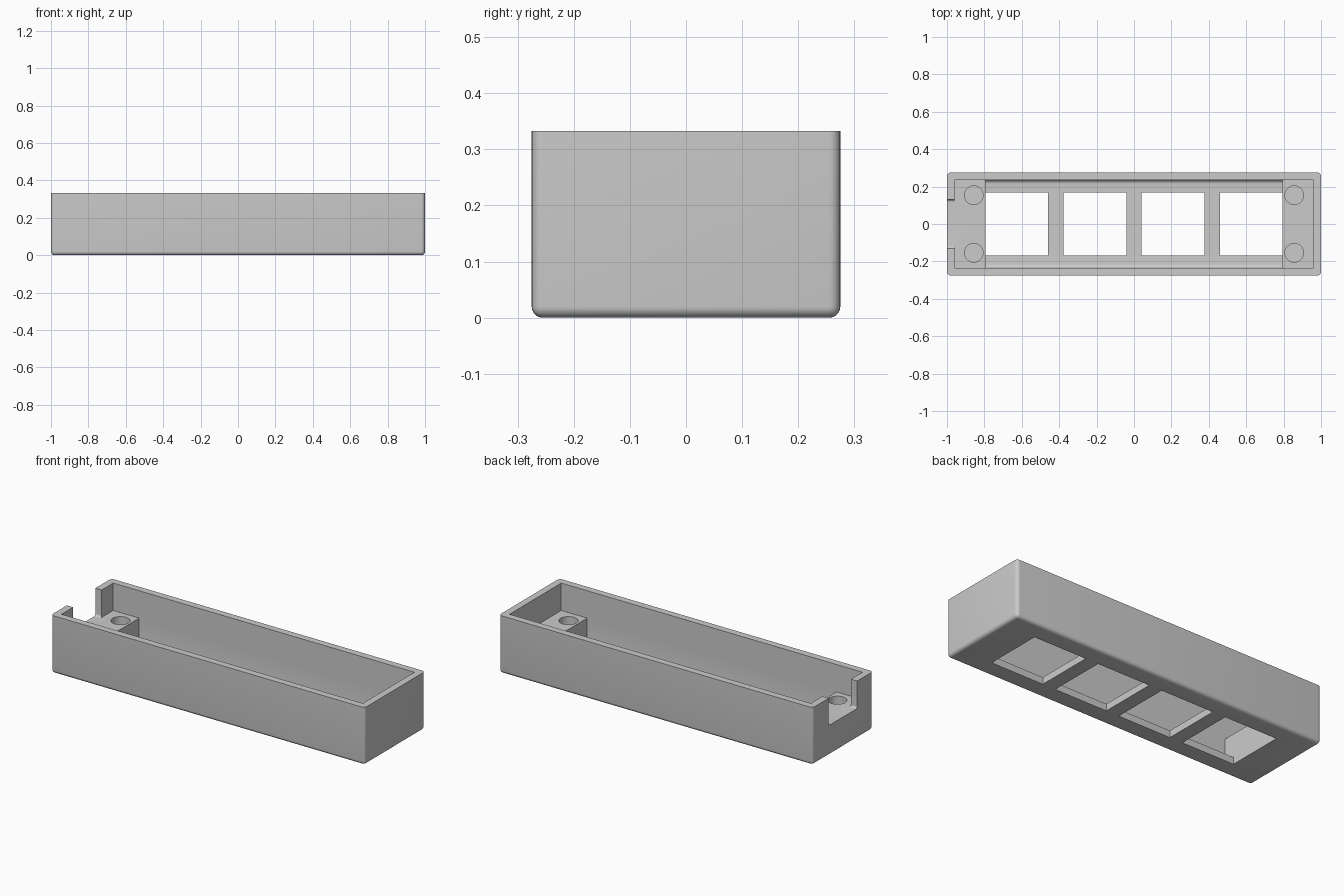
import bpy
import bmesh
import math

cube = bpy.data.objects.get("Cube")
if cube:
    bpy.data.objects.remove(cube, do_unlink=True)

HEIGHT, WALL_TOP = 0.333, 0.5
FLOOR, LEDGE = 0.04, 0.175
END_X = 0.795                      # inner face of the solid end blocks

grey = bpy.data.materials.new("plain grey")
grey.use_nodes = True
colour = (0.6, 0.6, 0.6, 1)
grey.diffuse_color = colour
grey.node_tree.nodes["Principled BSDF"].inputs["Base Color"].default_value = colour


def finish(name, bm):
    bmesh.ops.recalc_face_normals(bm, faces=bm.faces)
    mesh = bpy.data.meshes.new(name)
    bm.to_mesh(mesh)
    bm.free()
    mesh.materials.append(grey)
    obj = bpy.data.objects.new(name, mesh)
    bpy.context.collection.objects.link(obj)
    return obj


def round_edges(bm, rule, radius):
    edges = [e for e in bm.edges if rule(e.verts[0].co, e.verts[1].co)]
    bmesh.ops.bevel(bm, geom=edges, offset=radius, segments=6,
                    profile=0.5, affect='EDGES', clamp_overlap=True)


def prism(points, half_y):
    """Extrude an x-z outline along y, centred on y = 0."""
    bm = bmesh.new()
    face = bm.faces.new([bm.verts.new((x, -half_y, z)) for x, z in points])
    new = bmesh.ops.extrude_face_region(bm, geom=[face])["geom"]
    verts = [v for v in new if isinstance(v, bmesh.types.BMVert)]
    bmesh.ops.translate(bm, vec=(0, 2 * half_y, 0), verts=verts)
    return bm


def box(x0, x1, half_y, z0, z1):
    return prism([(x0, z0), (x1, z0), (x1, z1), (x0, z1)], half_y)


def cut(target, cutter):
    mod = target.modifiers.new(cutter.name, 'BOOLEAN')
    mod.operation, mod.solver, mod.object = 'DIFFERENCE', 'EXACT', cutter
    bpy.context.view_layer.objects.active = target
    bpy.ops.object.modifier_apply(modifier=mod.name)
    bpy.data.objects.remove(cutter, do_unlink=True)


# Outer tray body, rounded everywhere except the rim
bm = box(-1, 1, 0.275, 0, HEIGHT)
round_edges(bm, lambda a, b: min(a.z, b.z) < 0.01, 0.02)
tray = finish("tray", bm)

# Stepped pocket: deep middle, raised ledge at both ends
half = [(END_X, FLOOR), (END_X, LEDGE), (0.96, LEDGE), (0.96, WALL_TOP)]
bm = prism(half + [(-x, z) for x, z in reversed(half)], 0.235)
round_edges(bm, lambda a, b: max(a.z, b.z) < FLOOR + 0.01 and abs(a.x - b.x) > 1, 0.02)
cut(tray, finish("pocket_cutter", bm))

# Cable notch in one end wall, level with the ledge
bm = box(-1.1, -0.9, 0.13, LEDGE, WALL_TOP)
round_edges(bm, lambda a, b: max(a.z, b.z) < LEDGE + 0.01 and abs(a.x - b.x) > 0.1, 0.012)
cut(tray, finish("notch_cutter", bm))

# Four square windows through the floor
for i in range(4):
    x = (i - 1.5) * 0.418
    cut(tray, finish("window_cutter", box(x - 0.168, x + 0.168, 0.168, -0.1, 0.1)))

# Round sockets in the end ledges
for x in (-0.857, 0.857):
    for y in (-0.154, 0.154):
        bm = bmesh.new()
        bmesh.ops.create_cone(bm, cap_ends=True, segments=48,
                              radius1=0.05, radius2=0.05, depth=0.2)
        bmesh.ops.translate(bm, vec=(x, y, FLOOR + 0.1), verts=bm.verts)
        cut(tray, finish("socket_cutter", bm))

bpy.ops.object.select_all(action='DESELECT')
tray.select_set(True)
bpy.context.view_layer.objects.active = tray
bpy.ops.object.shade_smooth_by_angle(angle=math.radians(30))
